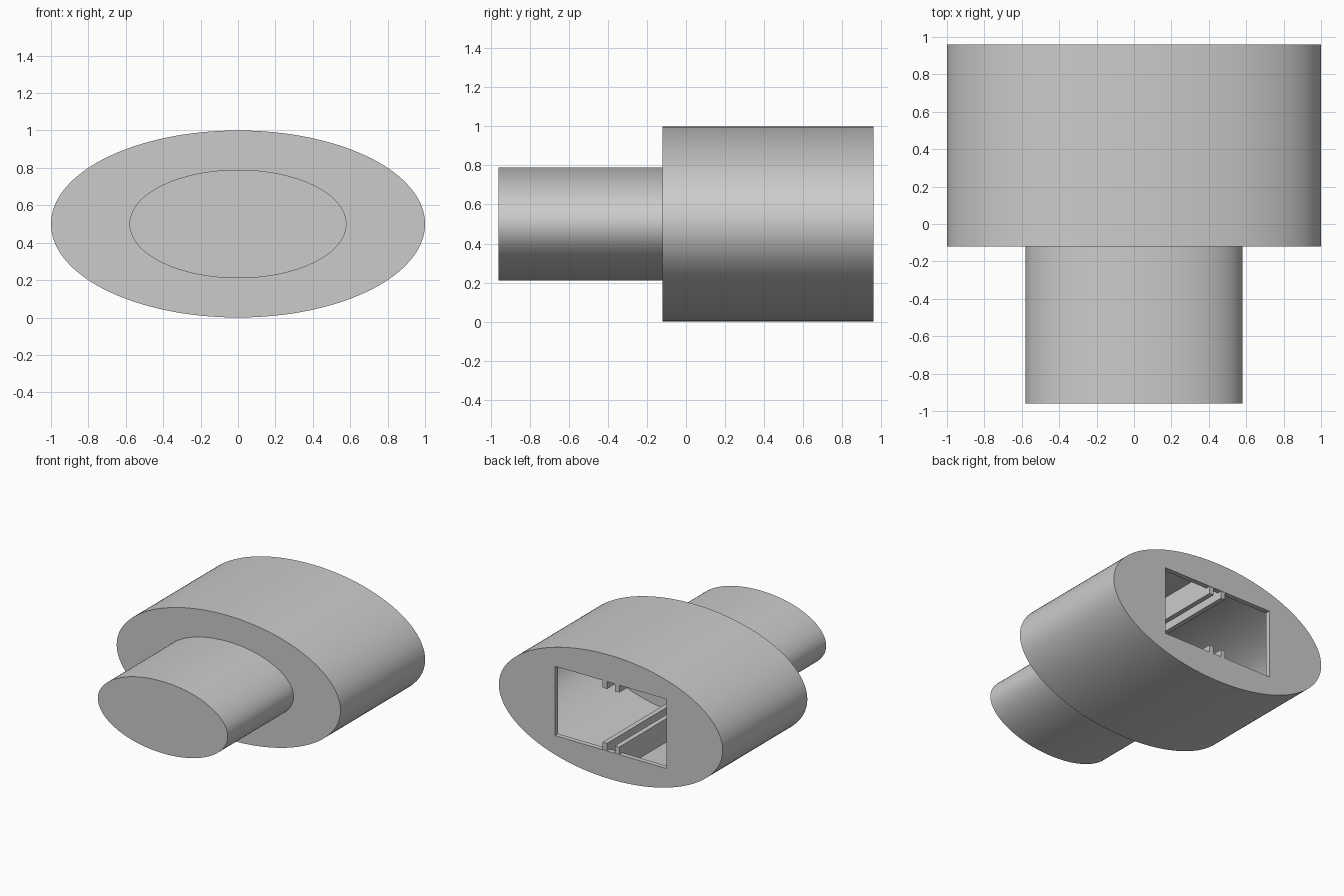
import bpy
import math

cube = bpy.data.objects.get("Cube")
if cube:
    bpy.data.objects.remove(cube, do_unlink=True)

grey = bpy.data.materials.new("light grey")
grey.use_nodes = True
colour = (0.6, 0.6, 0.6, 1)
grey.diffuse_color = colour
grey.node_tree.nodes["Principled BSDF"].inputs["Base Color"].default_value = colour

MID = 0.5  # height of the shared axis


def finish(obj, name):
    obj.name = name
    bpy.ops.object.transform_apply(location=True, rotation=True, scale=True)
    obj.data.materials.clear()
    obj.data.materials.append(grey)
    return obj


def oval(name, half_w, half_h, y0, y1):
    """Elliptical prism lying along y."""
    bpy.ops.mesh.primitive_cylinder_add(vertices=128, radius=1, depth=1)
    obj = bpy.context.object
    obj.rotation_euler = (math.pi / 2, 0, 0)
    obj.scale = (half_w, half_h, y1 - y0)
    obj.location = (0, (y0 + y1) / 2, MID)
    return finish(obj, name)


def box(name, x0, x1, y0, y1, z0, z1):
    bpy.ops.mesh.primitive_cube_add(size=1)
    obj = bpy.context.object
    obj.scale = (x1 - x0, y1 - y0, z1 - z0)
    obj.location = ((x0 + x1) / 2, (y0 + y1) / 2, (z0 + z1) / 2)
    return finish(obj, name)


def select(obj):
    bpy.ops.object.select_all(action='DESELECT')
    obj.select_set(True)
    bpy.context.view_layer.objects.active = obj


def cut(target, cutter):
    select(target)
    mod = target.modifiers.new("cut", 'BOOLEAN')
    mod.operation = 'DIFFERENCE'
    mod.solver = 'EXACT'
    mod.object = cutter
    bpy.ops.object.modifier_apply(modifier=mod.name)
    bpy.data.objects.remove(cutter, do_unlink=True)


def smooth(obj):
    select(obj)
    bpy.ops.object.shade_smooth_by_angle(angle=math.radians(30))


# Hollow oval housing with a rectangular opening in its thin back wall
housing = oval("housing", 1.0, 0.5, -0.12, 0.96)
cut(housing, oval("cavity_cutter", 0.91, 0.41, -0.08, 0.92))
cut(housing, box("opening_cutter", -0.5, 0.5, 0.8, 1.1, MID - 0.28, MID + 0.28))
smooth(housing)

# Narrower oval plug at the front
smooth(oval("plug", 0.58, 0.29, -0.96, -0.10))

# Paired guide rails above and below, forming a slot along the cavity
for side, (x0, x1) in {"left": (0.035, 0.075), "right": (-0.075, -0.035)}.items():
    box("lower_rail_" + side, x0, x1, -0.1, 0.957, 0.05, 0.28)
    box("upper_rail_" + side, x0, x1, -0.1, 0.957, 0.72, 0.95)
